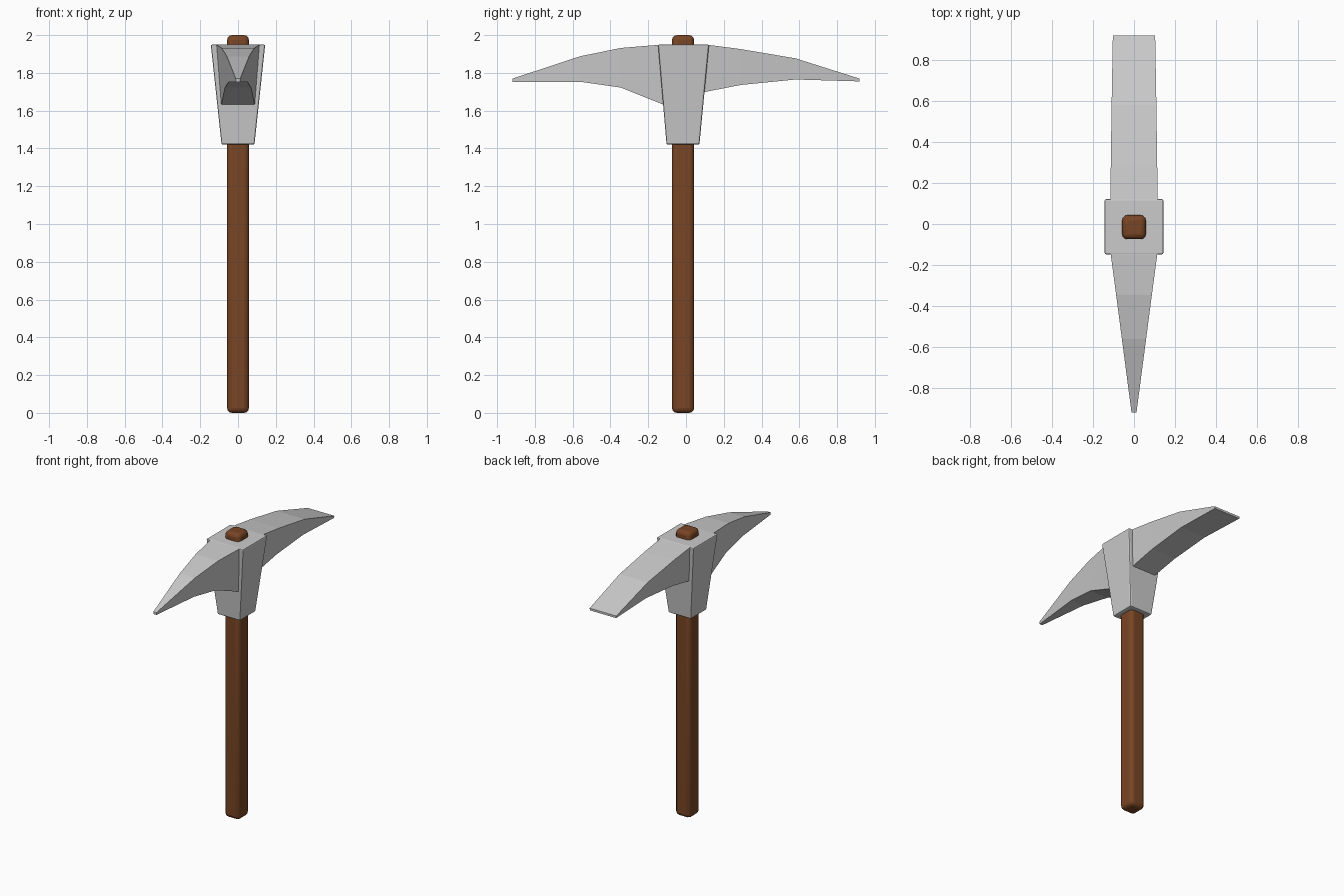
import bpy, bmesh

if "Cube" in bpy.data.objects:
    bpy.data.objects.remove(bpy.data.objects["Cube"])


def loft(name, sections, bevel=0.0, segments=2):
    """Skin a list of four-cornered rings into a closed solid."""
    bm = bmesh.new()
    rings = [[bm.verts.new(p) for p in s] for s in sections]
    for a, b in zip(rings, rings[1:]):
        for i in range(4):
            j = (i + 1) % 4
            bm.faces.new((a[i], a[j], b[j], b[i]))
    bm.faces.new(rings[0][::-1])
    bm.faces.new(rings[-1])
    bmesh.ops.recalc_face_normals(bm, faces=bm.faces)
    me = bpy.data.meshes.new(name)
    bm.to_mesh(me)
    bm.free()
    ob = bpy.data.objects.new(name, me)
    bpy.context.collection.objects.link(ob)
    if bevel:
        mod = ob.modifiers.new("bevel", 'BEVEL')
        mod.width, mod.segments = bevel, segments
    return ob


def level_ring(hx, y0, y1, z):
    return [(-hx, y0, z), (hx, y0, z), (hx, y1, z), (-hx, y1, z)]


def blade_ring(y, top, bottom, wt, wb):
    return [(-wb, y, bottom), (wb, y, bottom), (wt, y, top), (-wt, y, top)]


# Wooden handle with rounded edges
handle = loft("handle", [level_ring(0.058, -0.074, 0.043, z) for z in (0.0, 2.0)],
              bevel=0.026, segments=3)
wood = bpy.data.materials.new("wood")
wood.diffuse_color = (0.19, 0.06, 0.018, 1)
wood.use_nodes = True
wood.node_tree.nodes["Principled BSDF"].inputs["Base Color"].default_value = wood.diffuse_color
handle.data.materials.append(wood)
bpy.context.view_layer.objects.active = handle
handle.select_set(True)
bpy.ops.object.shade_smooth_by_angle()

# Tapered steel collar around the handle
loft("collar", [level_ring(0.087, -0.103, 0.071, 1.42),
                level_ring(0.144, -0.148, 0.122, 1.95)], bevel=0.008)

# Pointed pick arm: y, top z, bottom z, half width top, half width bottom
loft("pick_arm", [blade_ring(*s) for s in (
    (-0.09, 1.948, 1.620, 0.120, 0.091),
    (-0.15, 1.948, 1.644, 0.113, 0.086),
    (-0.345, 1.932, 1.722, 0.087, 0.069),
    (-0.56, 1.888, 1.753, 0.059, 0.050),
    (-0.918, 1.770, 1.753, 0.012, 0.011))])

# Broad adze arm with a flat cutting edge
loft("adze_arm", [blade_ring(*s) for s in (
    (0.06, 1.948, 1.691, 0.116, 0.091),
    (0.12, 1.948, 1.703, 0.115, 0.092),
    (0.29, 1.926, 1.736, 0.113, 0.094),
    (0.58, 1.877, 1.765, 0.109, 0.098),
    (0.918, 1.770, 1.755, 0.103, 0.101))])
